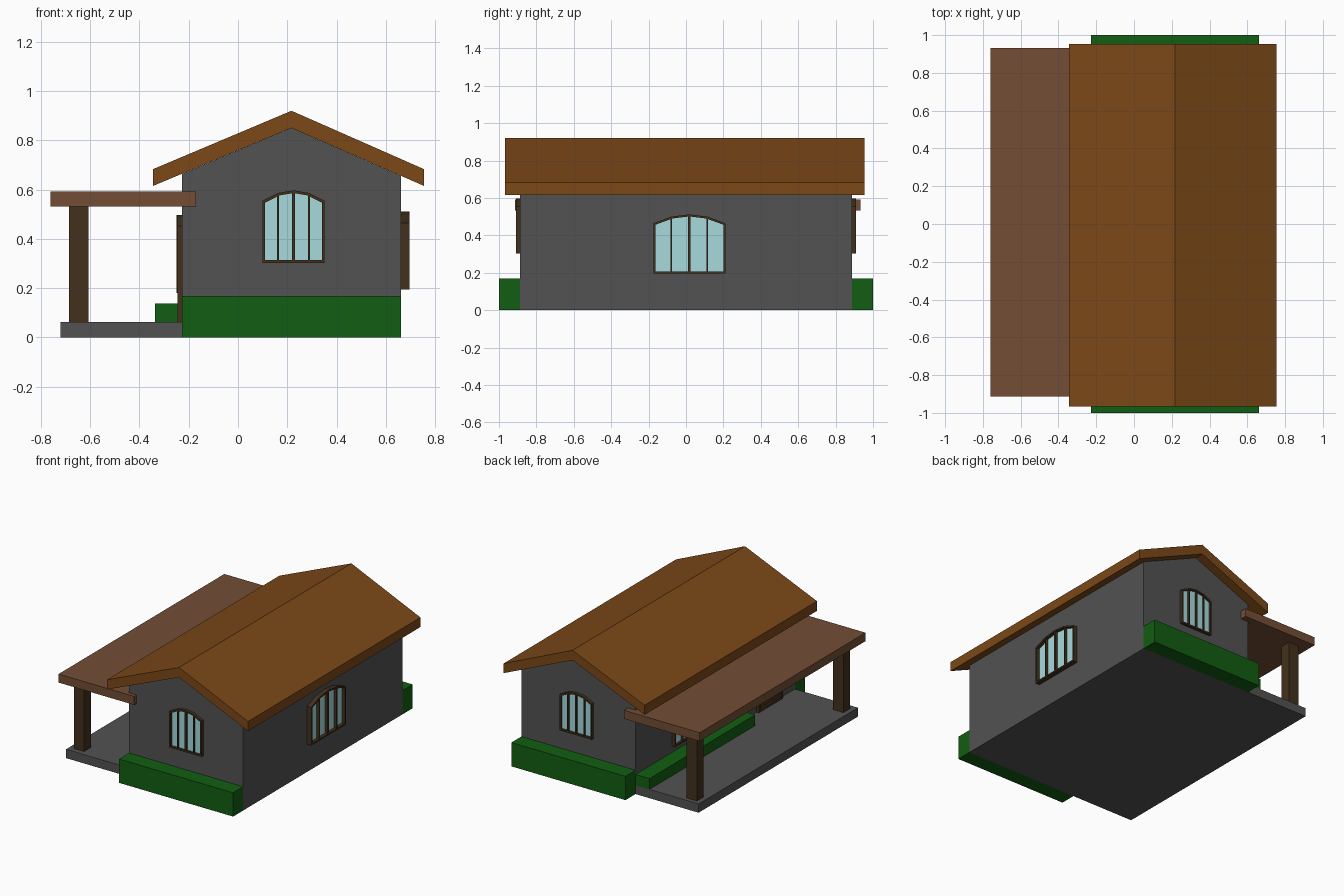
import bpy, bmesh
from math import radians
from mathutils import Matrix

if "Cube" in bpy.data.objects:
    bpy.data.objects.remove(bpy.data.objects["Cube"])


def material(name, rgb):
    m = bpy.data.materials.new(name)
    m.diffuse_color = (*rgb, 1)
    m.use_nodes = True
    m.node_tree.nodes["Principled BSDF"].inputs["Base Color"].default_value = m.diffuse_color
    return m


WALL = material("wall_grey", (0.085, 0.085, 0.085))
STONE = material("porch_stone", (0.085, 0.085, 0.085))
ROOF = material("roof_orange_brown", (0.2, 0.065, 0.009))
PORCH = material("porch_roof_brown", (0.17, 0.075, 0.035))
WOOD = material("dark_wood", (0.055, 0.03, 0.012))
DOOR = material("door_red_brown", (0.07, 0.025, 0.014))
HEDGE = material("hedge_green", (0.006, 0.11, 0.006))
GLASS = material("window_glass", (0.38, 0.7, 0.72))


def finish(bm, name, mat, matrix=None):
    bmesh.ops.recalc_face_normals(bm, faces=bm.faces)
    me = bpy.data.meshes.new(name)
    bm.to_mesh(me)
    bm.free()
    me.materials.append(mat)
    ob = bpy.data.objects.new(name, me)
    if matrix:
        ob.matrix_world = matrix
    bpy.context.collection.objects.link(ob)
    return ob


def add_prism(bm, profile, y0, y1):
    """Extrude an (x, z) profile from y0 to y1."""
    face = bm.faces.new([bm.verts.new((x, y0, z)) for x, z in profile])
    ext = bmesh.ops.extrude_face_region(bm, geom=[face], use_keep_orig=True)
    new = [v for v in ext["geom"] if isinstance(v, bmesh.types.BMVert)]
    bmesh.ops.translate(bm, verts=new, vec=(0, y1 - y0, 0))


def prism(name, profile, y0, y1, mat, matrix=None):
    bm = bmesh.new()
    add_prism(bm, profile, y0, y1)
    return finish(bm, name, mat, matrix)


def rect(x0, x1, z0, z1):
    return [(x0, z0), (x1, z0), (x1, z1), (x0, z1)]


def box(name, x, y, z, mat):
    return prism(name, rect(*x, *z), *y, mat)


def arched_opening(name, loc, angle, half, height, rise, depth,
                   frame_mat, panel_mat, bars=True, f=0.011):
    """Frame with a faceted arch, panel behind it, and upright bars."""
    mx = Matrix.Translation(loc) @ Matrix.Rotation(radians(angle), 4, 'Z')
    s, m = height - rise, height - rise * 0.25
    outer = [(-half, 0), (half, 0), (half, s), (half / 2, m),
             (0, height), (-half / 2, m), (-half, s)]
    inner = [(u * (1 - f / half), f + v * (1 - 2 * f / height)) for u, v in outer]
    bm = bmesh.new()
    n = len(outer)
    for i in range(n):
        j = (i + 1) % n
        # one mitred length of frame per side
        loops = [[bm.verts.new((u, y, v)) for u, v in
                  (outer[i], outer[j], inner[j], inner[i])] for y in (0, -depth)]
        a, b = loops
        bm.faces.new(b)
        bm.faces.new((a[0], a[1], b[1], b[0]))
        bm.faces.new((a[3], a[2], b[2], b[3]))
    bmesh.ops.remove_doubles(bm, verts=bm.verts, dist=1e-5)
    if bars:
        for u, w, top in ((-half / 2, 0.004, m), (0, 0.006, height), (half / 2, 0.004, m)):
            add_prism(bm, rect(u - w, u + w, f / 2, top - f), 0, -depth * 0.9)
    finish(bm, name + "_frame", frame_mat, mx)
    prism(name + "_panel", inner, 0, -depth * 0.3, panel_mat, mx)


# House body with gable ends
prism("house_walls", [(-0.228, 0), (0.662, 0), (0.662, 0.655),
                      (0.217, 0.85), (-0.228, 0.663)], -0.888, 0.888, WALL)

# Main pitched roof
prism("main_roof", [(-0.345, 0.615), (0.217, 0.85), (0.755, 0.615),
                    (0.755, 0.683), (0.217, 0.92), (-0.345, 0.683)],
      -0.967, 0.954, ROOF)

# Porch: floor, flat roof and two posts
box("porch_floor", (-0.72, -0.228), (-0.888, 0.888), (0, 0.062), STONE)
box("porch_roof", (-0.76, -0.17), (-0.914, 0.933), (0.532, 0.592), PORCH)
for name, y in (("front_post", -0.812), ("back_post", 0.82)):
    box(name, (-0.686, -0.606), (y - 0.038, y + 0.038), (0.062, 0.532), WOOD)

# Hedges at both gable ends and along the porch wall
box("front_hedge", (-0.228, 0.662), (-1, -0.888), (0, 0.168), HEDGE)
box("back_hedge", (-0.228, 0.662), (0.888, 1), (0, 0.168), HEDGE)
box("porch_hedge", (-0.337, -0.228), (-0.29, 0.888), (0.062, 0.138), HEDGE)

# Arched windows on all four walls
arched_opening("front_window", (0.225, -0.888, 0.303), 0, 0.126, 0.294, 0.042, 0.021, WOOD, GLASS)
arched_opening("back_window", (0.225, 0.888, 0.303), 180, 0.126, 0.294, 0.042, 0.021, WOOD, GLASS)
arched_opening("right_window", (0.662, 0.018, 0.195), 90, 0.193, 0.317, 0.048, 0.033, WOOD, GLASS)
arched_opening("porch_window", (-0.228, 0.288, 0.18), -90, 0.193, 0.317, 0.048, 0.022, WOOD, GLASS)

# Door onto the porch
arched_opening("porch_door", (-0.228, -0.595, 0.062), -90, 0.135, 0.435, 0.045, 0.018,
               WOOD, DOOR, bars=False, f=0.016)
